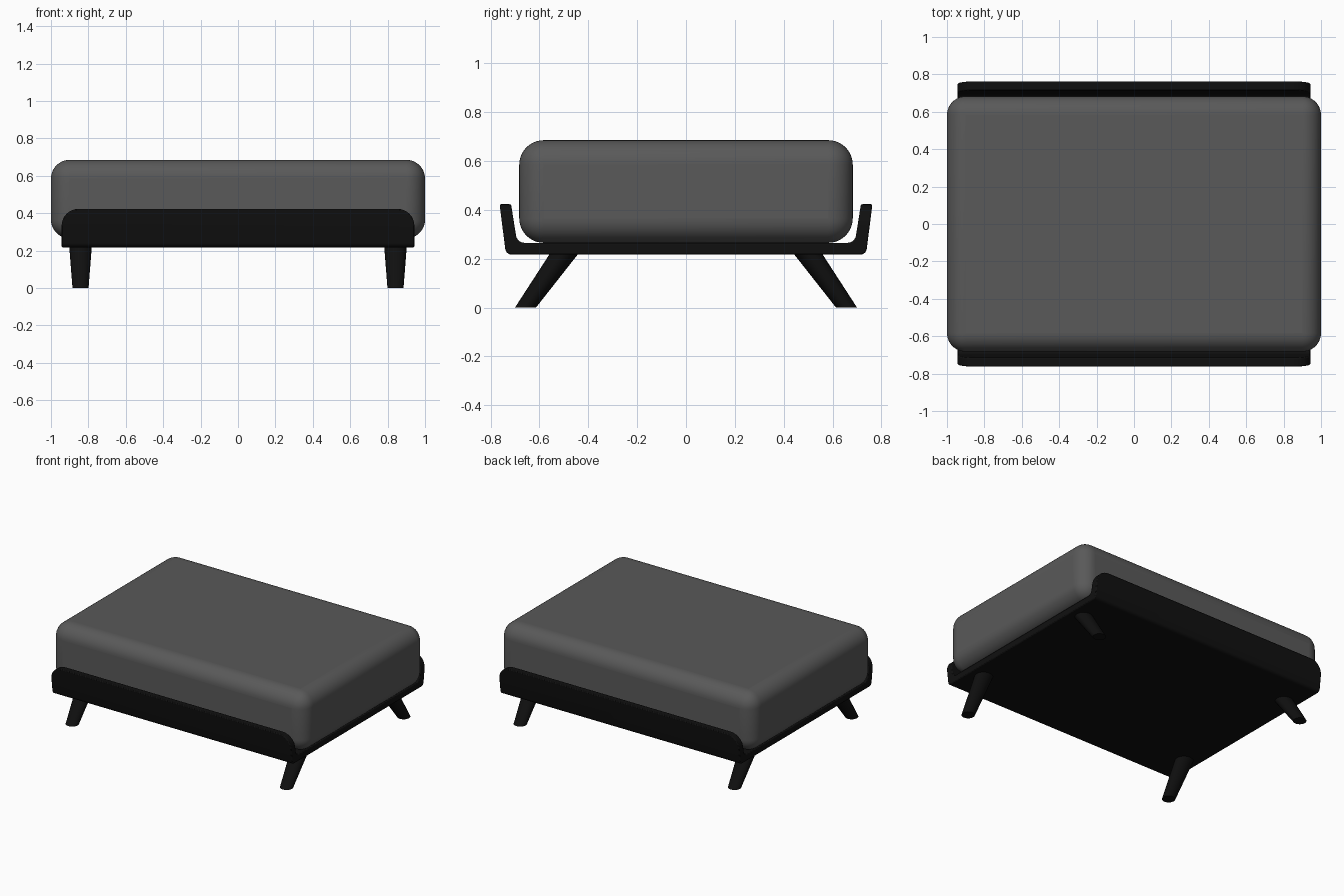
import bpy, bmesh, math

if "Cube" in bpy.data.objects:
    bpy.data.objects.remove(bpy.data.objects["Cube"])


def material(name, v):
    m = bpy.data.materials.new(name)
    m.diffuse_color = (v, v, v, 1)
    m.use_nodes = True
    m.node_tree.nodes["Principled BSDF"].inputs["Base Color"].default_value = m.diffuse_color
    return m


FABRIC = material("grey_fabric", 0.1)
BLACK = material("black_wood", 0.005)


def finish(name, bm, mat, bevel=0, segments=3, angle=35):
    bmesh.ops.recalc_face_normals(bm, faces=bm.faces)
    me = bpy.data.meshes.new(name)
    bm.to_mesh(me)
    bm.free()
    ob = bpy.data.objects.new(name, me)
    bpy.context.collection.objects.link(ob)
    me.materials.append(mat)
    if bevel:
        mod = ob.modifiers.new("soft_edges", 'BEVEL')
        mod.width, mod.segments = bevel, segments
        mod.limit_method, mod.angle_limit = 'ANGLE', math.radians(40)
    bpy.ops.object.select_all(action='DESELECT')
    ob.select_set(True)
    bpy.context.view_layer.objects.active = ob
    bpy.ops.object.shade_smooth_by_angle(angle=math.radians(angle))
    return ob


# Cushion: thick block with generously rounded edges
bm = bmesh.new()
bmesh.ops.create_cube(bm, size=1)
for v in bm.verts:
    v.co = (v.co.x * 2, v.co.y * 1.365, 0.475 + v.co.z * 0.42)
finish("cushion", bm, FABRIC, bevel=0.1, segments=10)


def arc(cy, cz, r, a0, a1, n=6):
    angles = [math.radians(a0 + (a1 - a0) * i / n) for i in range(n + 1)]
    return [(cy + r * math.cos(a), cz + r * math.sin(a)) for a in angles]


# Tray: U-shaped profile with flared lips, extruded along x
half = (arc(0.714, 0.243, 0.026, -90, -8) + [(0.763, 0.423), (0.716, 0.423)]
        + arc(0.661, 0.300, 0.035, -8, -90))
profile = half + [(-y, z) for y, z in reversed(half)]
bm = bmesh.new()
W = 0.943
face = bm.faces.new([bm.verts.new((-W, y, z)) for y, z in profile])
ext = bmesh.ops.extrude_face_region(bm, geom=[face])["geom"]
bmesh.ops.translate(bm, vec=(2 * W, 0, 0),
                    verts=[g for g in ext if isinstance(g, bmesh.types.BMVert)])
# Rounded upper corners of both lips
corners = [e for e in bm.edges
           if all(v.co.z > 0.42 for v in e.verts) and e.calc_length() < 0.1]
bmesh.ops.bevel(bm, geom=corners, offset=0.09, segments=8, profile=0.5, affect='EDGES')
finish("tray_base", bm, BLACK, bevel=0.006, segments=2)


# Legs: tapered, splayed outwards to the front and back
def leg(name, sx, sy, n=24):
    bm = bmesh.new()
    rings = []
    for z, y, rx, ry in ((0, 0.657, 0.043, 0.043), (0.23, 0.492, 0.061, 0.059)):
        rings.append([bm.verts.new((sx * 0.842 + rx * math.cos(2 * math.pi * i / n),
                                    sy * y + ry * math.sin(2 * math.pi * i / n), z))
                      for i in range(n)])
    for i in range(n):
        j = (i + 1) % n
        bm.faces.new((rings[0][i], rings[0][j], rings[1][j], rings[1][i]))
    for r in rings:
        bm.faces.new(r)
    finish(name, bm, BLACK)


for sy, end in ((-1, "front"), (1, "back")):
    for sx, side in ((-1, "left"), (1, "right")):
        leg(f"{end}_{side}_leg", sx, sy)
